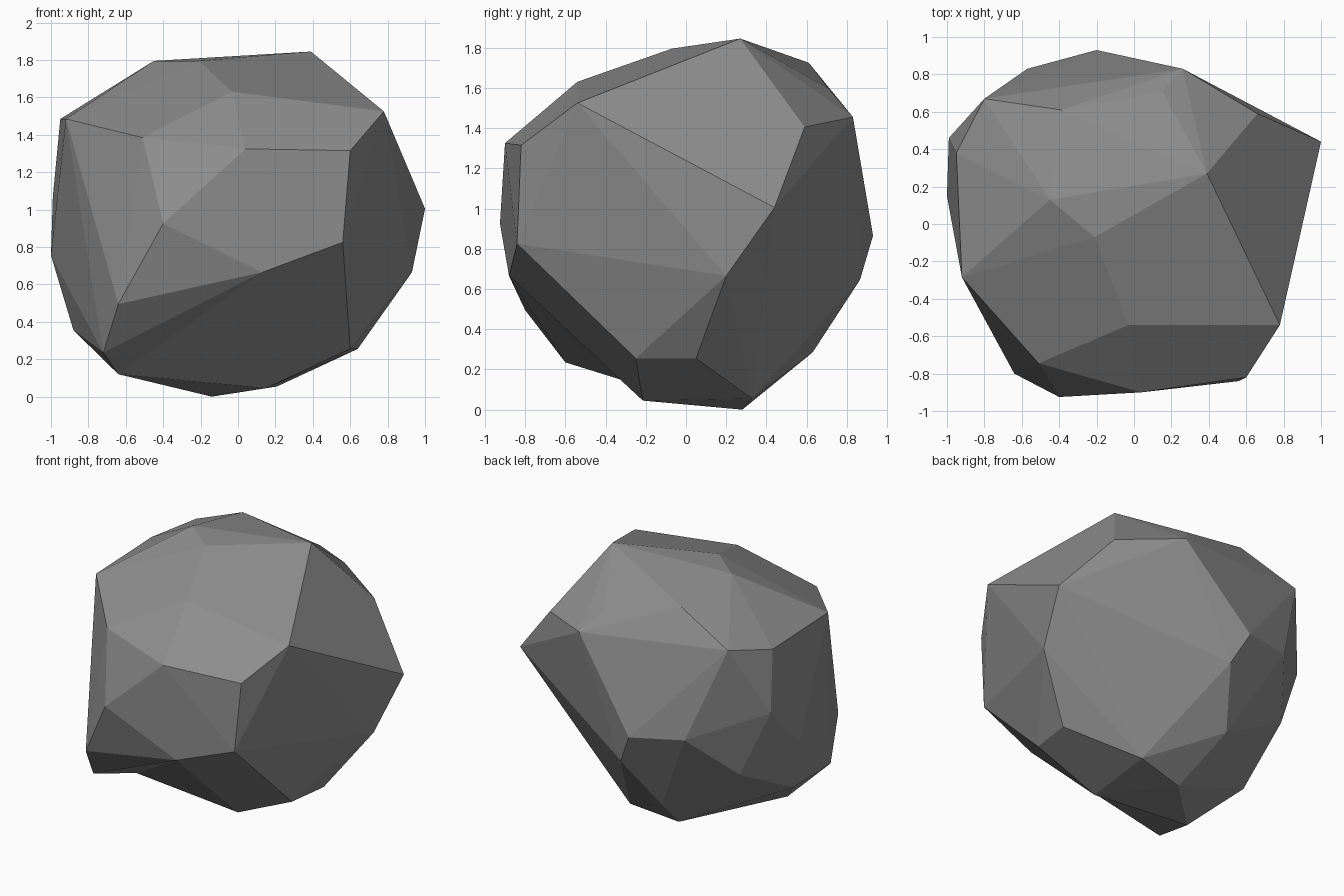
import bpy, bmesh, math

if "Cube" in bpy.data.objects:
    bpy.data.objects.remove(bpy.data.objects["Cube"])

# Corner points of the boulder, grouped by region
crown = [(.39, .27, 1.85), (-.21, -.07, 1.80), (-.45, .13, 1.80),
         (.78, -.54, 1.53), (-.03, -.54, 1.635), (-.39, .61, 1.73), (.15, .71, 1.60)]
front = [(.04, -.90, 1.33), (.60, -.82, 1.32), (-.51, -.745, 1.39),
         (-.40, -.925, .93), (.56, -.84, .83), (-.64, -.80, .50)]
left = [(-.92, -.285, 1.49), (-.95, .38, 1.49), (-1, .15, .76), (-.88, .05, .36),
        (-.80, .67, 1.55), (-.99, .46, 1.075), (-.795, .53, .61)]
right = [(1, .44, 1.01), (.93, .20, .67), (.64, .05, .26), (.60, -.25, .26)]
back = [(.66, .59, 1.41), (.26, .83, 1.46), (-.20, .93, .87),
        (-.57, .83, .91), (-.09, .865, .65), (-.25, .63, .29)]
base = [(.21, .33, .06), (-.14, .28, .005)]

bm = bmesh.new()
for group in (crown, front, left, right, back, base):
    for p in group:
        bm.verts.new(p)
# Corners around the undercut at the lower front
brow = bm.verts.new((.13, -.88, .67))
toe = bm.verts.new((-.72, -.60, .24))
heel = bm.verts.new((.15, -.215, .05))
hollow = bm.verts.new((-.64, -.23, .125))

# Faceted shell
bmesh.ops.convex_hull(bm, input=bm.verts[:])

# Undercut: fold the bridging edge inward so the lower front is hollowed
bridge = bm.edges.get((toe, heel))
if bridge:
    corners = {v for f in bridge.link_faces for v in f.verts}
    if corners == {brow, toe, heel, hollow}:
        bm.edges.remove(bridge)
        bm.faces.new((brow, toe, hollow))
        bm.faces.new((brow, hollow, heel))

# Merge nearly flat neighbours into broad facets and rest on the ground
bmesh.ops.dissolve_limit(bm, angle_limit=math.radians(3), verts=bm.verts[:], edges=bm.edges[:])
bmesh.ops.recalc_face_normals(bm, faces=bm.faces[:])
low = min(v.co.z for v in bm.verts)
bmesh.ops.translate(bm, vec=(0, 0, -low), verts=bm.verts[:])

mesh = bpy.data.meshes.new("boulder")
bm.to_mesh(mesh)
bm.free()
boulder = bpy.data.objects.new("boulder", mesh)
bpy.context.collection.objects.link(boulder)

# Single stone colour
stone = bpy.data.materials.new("stone grey")
stone.diffuse_color = (.27, .27, .27, 1)
stone.use_nodes = True
stone.node_tree.nodes["Principled BSDF"].inputs["Base Color"].default_value = stone.diffuse_color
mesh.materials.append(stone)
